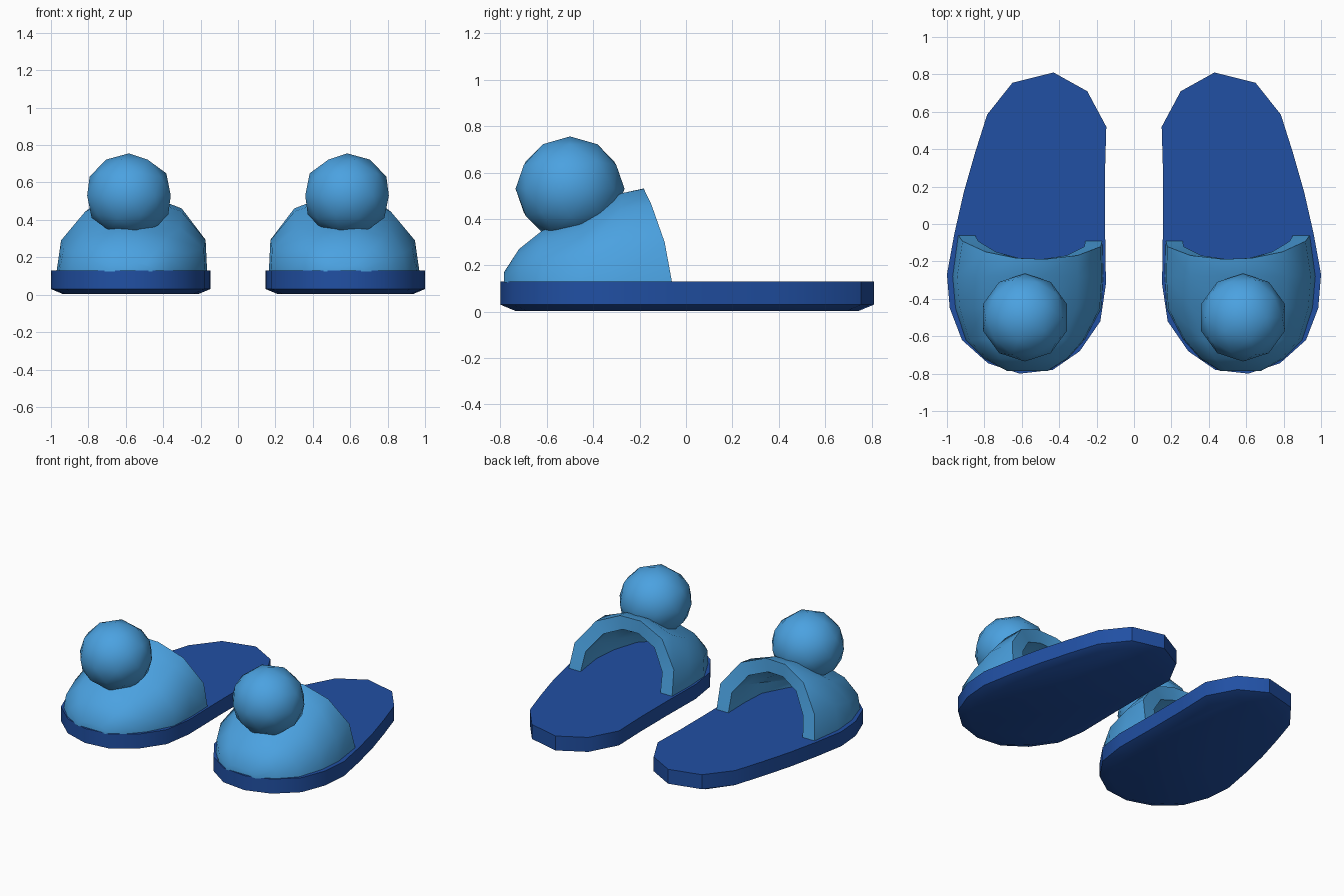
import bpy, bmesh, math

if "Cube" in bpy.data.objects:
    bpy.data.objects.remove(bpy.data.objects["Cube"])


def material(name, rgb):
    m = bpy.data.materials.new(name)
    m.diffuse_color = (*rgb, 1)
    m.use_nodes = True
    m.node_tree.nodes["Principled BSDF"].inputs["Base Color"].default_value = m.diffuse_color
    return m


DARK = material("deep blue", (0.015, 0.08, 0.37))
LIGHT = material("sky blue", (0.07, 0.36, 0.75))


def finish(bm, name, mat, side, angle):
    """Mirror to the requested side and turn the bmesh into an object."""
    for v in bm.verts:
        v.co.x *= side
    bmesh.ops.recalc_face_normals(bm, faces=bm.faces)
    me = bpy.data.meshes.new(name)
    bm.to_mesh(me)
    bm.free()
    me.materials.append(mat)
    ob = bpy.data.objects.new(name, me)
    bpy.context.collection.objects.link(ob)
    bpy.ops.object.select_all(action='DESELECT')
    ob.select_set(True)
    bpy.context.view_layer.objects.active = ob
    bpy.ops.object.shade_smooth_by_angle(angle=math.radians(angle))


def bridge(bm, a, b, closed):
    n = len(a)
    for i in range(n if closed else n - 1):
        j = (i + 1) % n
        bm.faces.new((a[i], a[j], b[j], b[i]))


# Sole outline, clockwise from the heel
OUTLINE = [(.43, .81), (.65, .755), (.785, .585), (.85, .38), (.91, .17),
           (.96, -.05), (1, -.27), (.985, -.45), (.92, -.62), (.78, -.745),
           (.61, -.80), (.435, -.78), (.29, -.68), (.18, -.52), (.15, -.32),
           (.155, 0), (.155, .28), (.148, .52), (.25, .71)]


def sole(side):
    bm = bmesh.new()
    rings = []
    for z, inset in ((.13, 0), (.03, 0), (.003, .065)):
        sx, sy = 1 - inset / .425, 1 - inset / .8
        rings.append([bm.verts.new((.575 + (x - .575) * sx, y * sy, z))
                      for x, y in OUTLINE])
    for a, b in zip(rings, rings[1:]):
        bridge(bm, a, b, True)
    bm.faces.new(rings[0])
    bm.faces.new(rings[-1])
    finish(bm, "sole", DARK, side, 35)


# Upper: arched cross-sections (y, inner x, outer x, top z) from opening to toe
SECTIONS = [(-.06, .17, .94, .53), (-.28, .165, .97, .51),
            (-.45, .175, .955, .405), (-.62, .265, .9, .35),
            (-.72, .355, .8, .27), (-.785, .46, .68, .17)]
ARCH = [(-1, 0), (-.98, .43), (-.66, .83), (-.2, 1),
        (.2, 1), (.62, .83), (.94, .43), (1, 0)]
BASE = .125


def arch_row(bm, section, index, thick):
    y, x0, x1, top = section
    mid, half = (x0 + x1) / 2, (x1 - x0) / 2 - thick
    row = []
    for u, h in ARCH:
        # the opening leans forward towards its top
        lean = (-.11 * h ** 1.5 - .015 * (1 - u)) if index == 0 else 0
        row.append(bm.verts.new((mid + u * half, y + lean,
                                 BASE + h * (top - thick - BASE))))
    return row


def upper(side):
    bm = bmesh.new()
    outer = [arch_row(bm, s, i, 0) for i, s in enumerate(SECTIONS)]
    inner = [arch_row(bm, s, i, .09) for i, s in enumerate(SECTIONS[:5])]
    for shell in (outer, inner):
        for a, b in zip(shell, shell[1:]):
            bridge(bm, a, b, False)
        bm.faces.new(shell[-1])
    bridge(bm, outer[0], inner[0], False)
    finish(bm, "upper", LIGHT, side, 40)


def pompom(side):
    bm = bmesh.new()
    bmesh.ops.create_icosphere(bm, subdivisions=2, radius=.235)
    for v in bm.verts:
        v.co.z *= .96
        v.co.x += .583
        v.co.y -= .5
        v.co.z += .53
    finish(bm, "pompom", LIGHT, side, 60)


for side in (1, -1):
    sole(side)
    upper(side)
    pompom(side)
